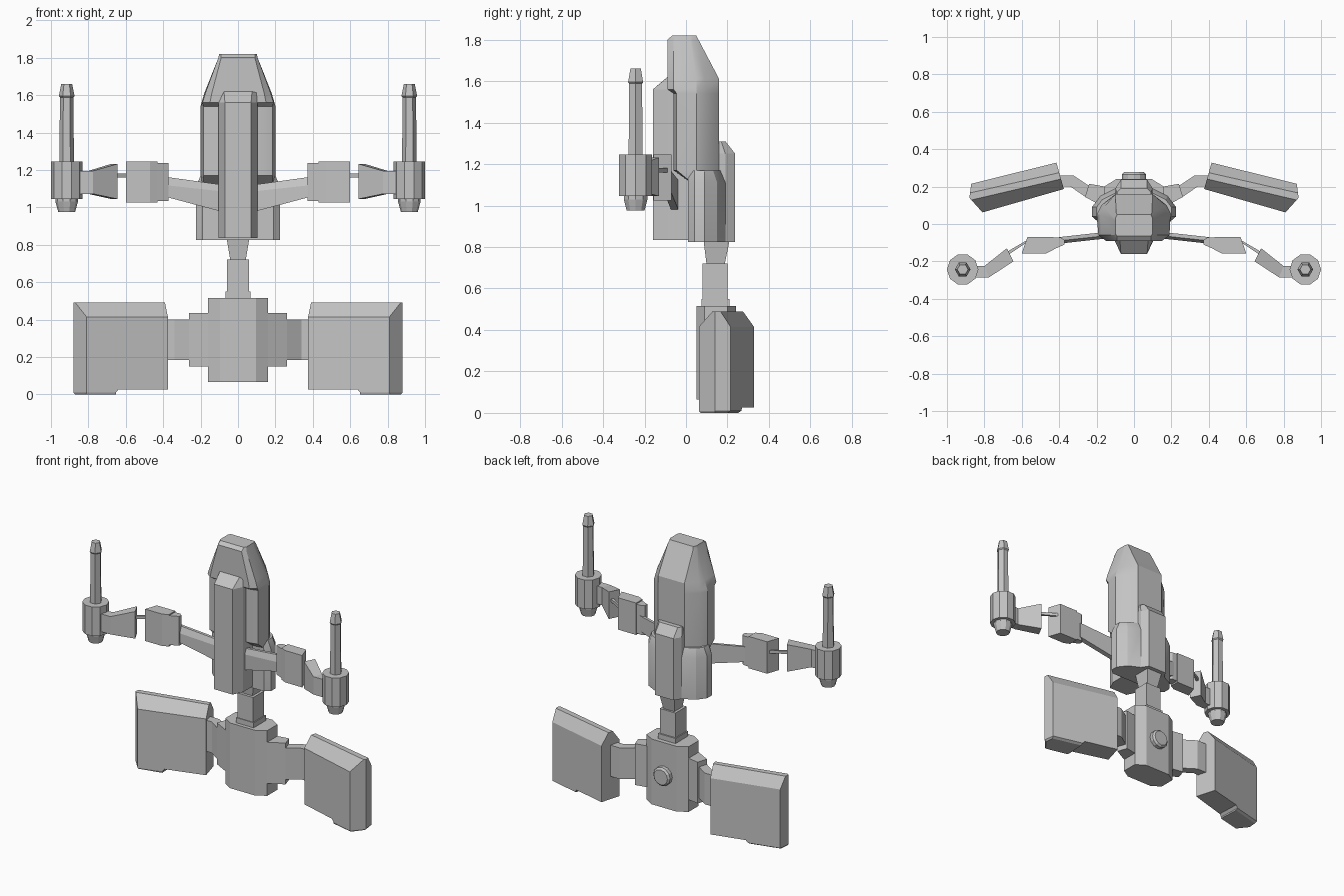
import bpy, bmesh, math
from mathutils import Vector

cube = bpy.data.objects.get("Cube")
if cube:
    bpy.data.objects.remove(cube, do_unlink=True)

grey = bpy.data.materials.new("plain_grey")
grey.use_nodes = True
colour = (0.55, 0.55, 0.55, 1)
grey.diffuse_color = colour
grey.node_tree.nodes["Principled BSDF"].inputs["Base Color"].default_value = colour


def loft(name, rings, flip=1, smooth=False):
    """Skin a stack of equal-length rings and cap both ends; flip=-1 mirrors in x."""
    bm = bmesh.new()
    loops = [[bm.verts.new((p[0] * flip, p[1], p[2])) for p in r] for r in rings]
    n = len(loops[0])
    for a, b in zip(loops, loops[1:]):
        for i in range(n):
            j = (i + 1) % n
            bm.faces.new((a[i], a[j], b[j], b[i]))
    bm.faces.new(loops[0][::-1])
    bm.faces.new(loops[-1])
    bmesh.ops.recalc_face_normals(bm, faces=bm.faces)
    mesh = bpy.data.meshes.new(name)
    bm.to_mesh(mesh)
    bm.free()
    mesh.materials.append(grey)
    ob = bpy.data.objects.new(name, mesh)
    bpy.context.collection.objects.link(ob)
    if smooth:
        bpy.ops.object.select_all(action="DESELECT")
        ob.select_set(True)
        bpy.context.view_layer.objects.active = ob
        bpy.ops.object.shade_smooth_by_angle(angle=math.radians(25))
    return ob


def sym(z, half):
    """Ring symmetric in x from a front-to-back half section."""
    return [(x, y, z) for x, y in half] + [(-x, y, z) for x, y in half[::-1]]


def box(z, hx, y0, y1):
    return sym(z, [(hx, y0), (hx, y1)])


def level(z, plan):
    return [(x, y, z) for x, y in plan]


def prism(name, plan, z0, z1, flip=1):
    return loft(name, [level(z0, plan), level(z1, plan)], flip)


def circle(z, r, n, cx, cy):
    return [(cx + r * math.cos(math.tau * i / n), cy + r * math.sin(math.tau * i / n), z)
            for i in range(n)]


def mix(a, b, t):
    return tuple(Vector(a).lerp(Vector(b), t))


# Upper hull with an overhanging nose cap
trunk = [(0.13, -0.06), (0.185, -0.045), (0.2, 0.05), (0.175, 0.1), (0.1, 0.16)]
loft("upper_hull", [
    sym(1.12, [(0.13, 0.01), (0.185, 0.015), (0.2, 0.06), (0.175, 0.1), (0.1, 0.16)]),
    sym(1.17, trunk),
    sym(1.54, trunk),
    sym(1.56, [(0.15, -0.09), (0.19, -0.06), (0.195, 0.05), (0.17, 0.1), (0.1, 0.16)]),
    sym(1.61, [(0.14, -0.09), (0.175, -0.06), (0.18, 0.05), (0.16, 0.09), (0.1, 0.16)]),
    sym(1.80, [(0.09, -0.09), (0.105, -0.06), (0.105, 0.02), (0.105, 0.03), (0.095, 0.06)]),
    sym(1.82, [(0.09, -0.065), (0.1, -0.05), (0.1, 0.02), (0.1, 0.03), (0.09, 0.05)]),
], smooth=True)

# Wider lower hull
lower = [(0.19, 0.01), (0.225, 0.04), (0.225, 0.09), (0.18, 0.15), (0.1, 0.19)]
loft("lower_hull", [
    sym(0.825, lower),
    sym(1.11, lower),
    sym(1.17, [(0.18, 0.01), (0.2, 0.04), (0.2, 0.09), (0.17, 0.13), (0.1, 0.165)]),
], smooth=True)

# Front and back spines
front = [(0.07, -0.16), (0.103, -0.09), (0.103, 0.04)]
loft("front_spine", [sym(0.835, front), sym(1.56, front),
                     sym(1.62, [(0.075, -0.09), (0.103, -0.08), (0.103, 0.04)])])
back = [(0.1, 0.1), (0.1, 0.19), (0.07, 0.237)]
loft("back_spine", [sym(0.825, back), sym(1.25, back),
                    sym(1.31, [(0.09, 0.1), (0.09, 0.17), (0.07, 0.19)])])

# Neck
loft("neck_cone", [box(0.71, 0.04, 0.1, 0.185), box(0.83, 0.06, 0.085, 0.21)])
loft("neck_block", [box(0.54, 0.06, 0.08, 0.2), box(0.72, 0.06, 0.08, 0.2)])
loft("neck_collar", [box(0.5, 0.067, 0.075, 0.21), box(0.55, 0.067, 0.075, 0.21)])

# Pelvis with a round cap on its back
pelvis = [(0.095, 0.05), (0.16, 0.09), (0.16, 0.2), (0.095, 0.24)]
loft("pelvis", [sym(0.065, pelvis), sym(0.515, pelvis)])
cap = []
for y, r in ((0.22, 0.064), (0.265, 0.064), (0.277, 0.052)):
    cap.append([(x, y, z) for x, z, _ in circle(0, r, 12, 0, 0.29)])
loft("pelvis_cap", cap)

for flip, side in ((1, "left"), (-1, "right")):
    # Hip and strut
    prism(side + "_hip", [(0.1, 0.09), (0.16, 0.09), (0.262, 0.145), (0.24, 0.215), (0.1, 0.19)],
          0.15, 0.435, flip)
    prism(side + "_strut", [(0.22, 0.14), (0.26, 0.145), (0.34, 0.2), (0.42, 0.2),
                            (0.42, 0.26), (0.325, 0.26), (0.22, 0.19)], 0.185, 0.4, flip)

    # Leg panel: roof-shaped top, stepped foot
    a, b, c, d, e = (0.375, 0.187), (0.81, 0.062), (0.88, 0.14), (0.87, 0.215), (0.415, 0.328)
    panel = [a, b, c, d, e]
    ridge = [mix(a, e, 0.38), mix(b, c, 0.85), c, mix(c, d, 0.35), mix(e, a, 0.38)]
    loft(side + "_panel", [level(0.027, panel), level(0.415, panel), level(0.49, ridge)], flip)
    i0, i1 = mix(a, b, 0.6), mix(e, d, 0.5)
    j0, j1 = mix(a, b, 0.64), mix(e, d, 0.54)
    loft(side + "_panel_foot", [
        level(0, [j0, mix(b, d, 0.05), mix(c, a, 0.02), mix(d, b, 0.1), mix(j1, j0, 0.1)]),
        level(0.01, [j0, b, c, d, j1]),
        level(0.03, [i0, b, c, d, i1])], flip)

    # Upper arm: tapered bar with a bevelled crest
    def arm(x, y, z0, z1, z2):
        return [(x, y - 0.015, z0), (x, y - 0.015, z1), (x, y, z2),
                (x, y + 0.02, z2), (x, y + 0.02, z0)]
    loft(side + "_upper_arm", [arm(0.08, -0.055, 0.975, 1.085, 1.12),
                               arm(0.4, -0.09, 1.06, 1.12, 1.165)], flip)

    # Elbow housing and connecting rod
    prism(side + "_elbow", [(0.43, -0.07), (0.57, -0.07), (0.6, -0.157), (0.47, -0.157),
                            (0.43, -0.138)], 1.025, 1.245, flip)
    prism(side + "_elbow_plate", [(0.372, -0.085), (0.39, -0.073), (0.45, -0.073),
                                  (0.45, -0.145), (0.372, -0.11)], 1.035, 1.237, flip)
    prism(side + "_rod", [(0.56, -0.09), (0.57, -0.085), (0.69, -0.155), (0.68, -0.17)],
          1.16, 1.18, flip)

    # Forearm
    def slab(p, q, z0, z1):
        return [(*p, z0), (*q, z0), (*q, z1), (*p, z1)]
    loft(side + "_forearm", [slab((0.645, -0.2), (0.68, -0.13), 1.045, 1.232),
                             slab((0.775, -0.285), (0.8, -0.225), 1.072, 1.195),
                             slab((0.88, -0.285), (0.88, -0.225), 1.072, 1.195)], flip)

    # Gun: hub, nozzle and barrel
    cx, cy = 0.916, -0.243
    loft(side + "_gun_hub", [circle(z, 0.084, 10, cx, cy) for z in (1.045, 1.245)], flip)
    loft(side + "_gun_nozzle", [circle(0.975, 0.045, 10, cx, cy),
                                circle(1.03, 0.06, 10, cx, cy),
                                circle(1.06, 0.06, 10, cx, cy)], flip)
    loft(side + "_gun_barrel", [circle(1.23, 0.039, 6, cx, cy),
                                circle(1.59, 0.036, 6, cx, cy)], flip)
    loft(side + "_gun_tip", [circle(z, r, 6, cx, cy) for z, r in
                             ((1.58, 0.03), (1.595, 0.042), (1.66, 0.029))], flip)
